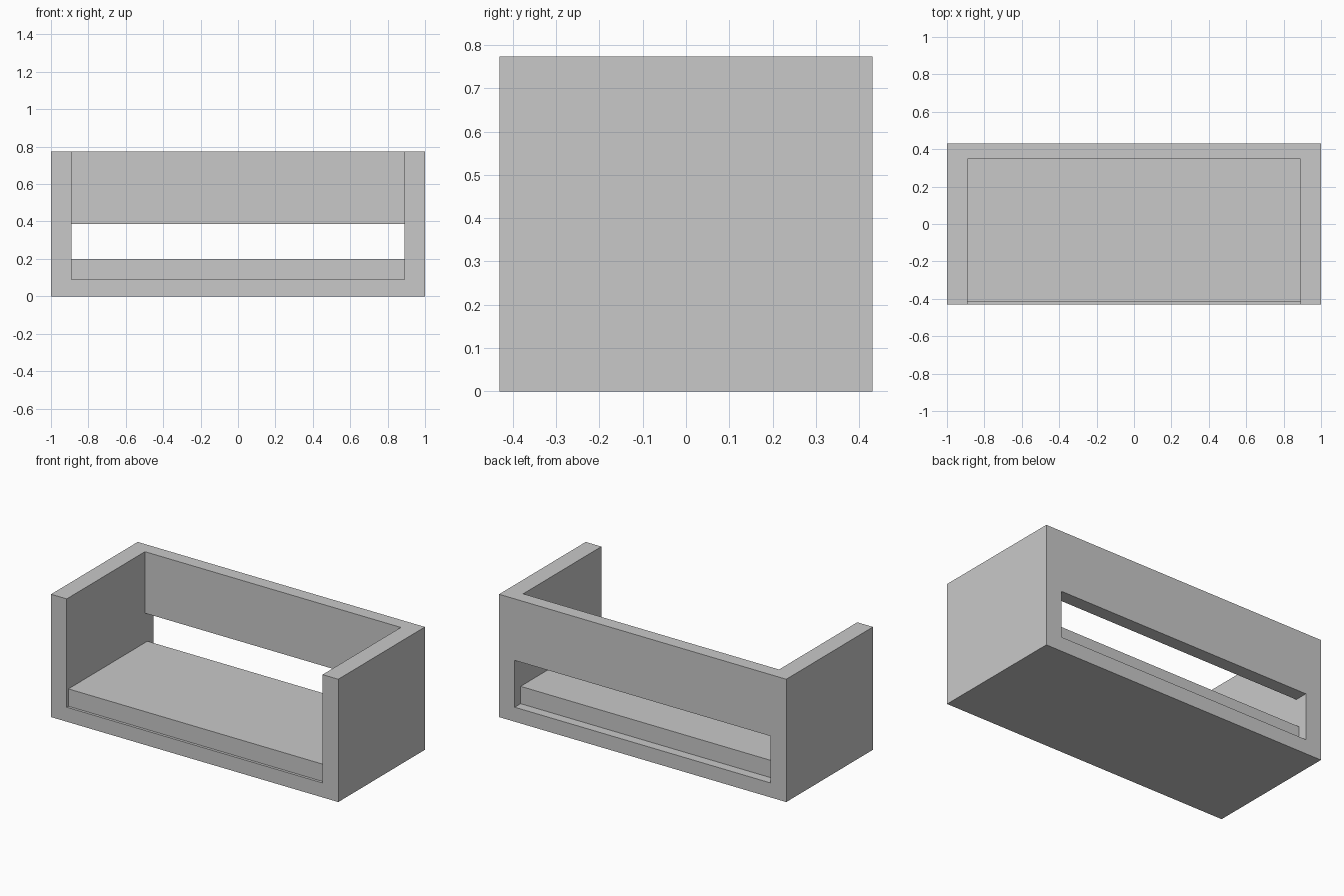
import bpy
import bmesh

if "Cube" in bpy.data.objects:
    bpy.data.objects.remove(bpy.data.objects["Cube"])

HALF_W, HALF_D, HEIGHT = 1.0, 0.431, 0.773   # outer size
INNER = 0.891                                # inner half width
FLOOR = 0.091                                # top of the base slab
BACK = 0.347                                 # inner face of the back panel
SLOT_TOP = 0.386                             # top of the opening in the back

grey = bpy.data.materials.new("light_grey")
grey.diffuse_color = (0.584, 0.584, 0.584, 1)
grey.use_nodes = True
grey.node_tree.nodes["Principled BSDF"].inputs["Base Color"].default_value = grey.diffuse_color


def extrude_x(name, profile, half):
    """Extrude a (y, z) outline from -half to +half along x."""
    bm = bmesh.new()
    face = bm.faces.new([bm.verts.new((-half, y, z)) for y, z in profile])
    out = bmesh.ops.extrude_face_region(bm, geom=[face])
    verts = [g for g in out["geom"] if isinstance(g, bmesh.types.BMVert)]
    bmesh.ops.translate(bm, verts=verts, vec=(2 * half, 0, 0))
    bmesh.ops.recalc_face_normals(bm, faces=bm.faces)
    mesh = bpy.data.meshes.new(name)
    bm.to_mesh(mesh)
    bm.free()
    mesh.materials.append(grey)
    obj = bpy.data.objects.new(name, mesh)
    bpy.context.collection.objects.link(obj)
    return obj


def rect(y0, y1, z0, z1):
    return [(y0, z0), (y1, z0), (y1, z1), (y0, z1)]


# Outer frame: base, two arms and slotted back in one piece
frame = extrude_x("sofa_frame", rect(-HALF_D, HALF_D, 0, HEIGHT), HALF_W)

# Seat space and back slot, removed with a single stepped cutter
cutter = extrude_x("seat_space_cutter", [
    (-1, FLOOR), (1, FLOOR), (1, SLOT_TOP),
    (BACK, SLOT_TOP), (BACK, 1), (-1, 1)], INNER)
cutter.hide_render = True
cutter.hide_viewport = True
cut = frame.modifiers.new("seat_space", 'BOOLEAN')
cut.operation = 'DIFFERENCE'
cut.solver = 'EXACT'
cut.object = cutter

# Seat cushion between the arms, reaching a little into the back slot
extrude_x("seat_cushion", rect(-0.414, 0.372, FLOOR, 0.2), INNER)
